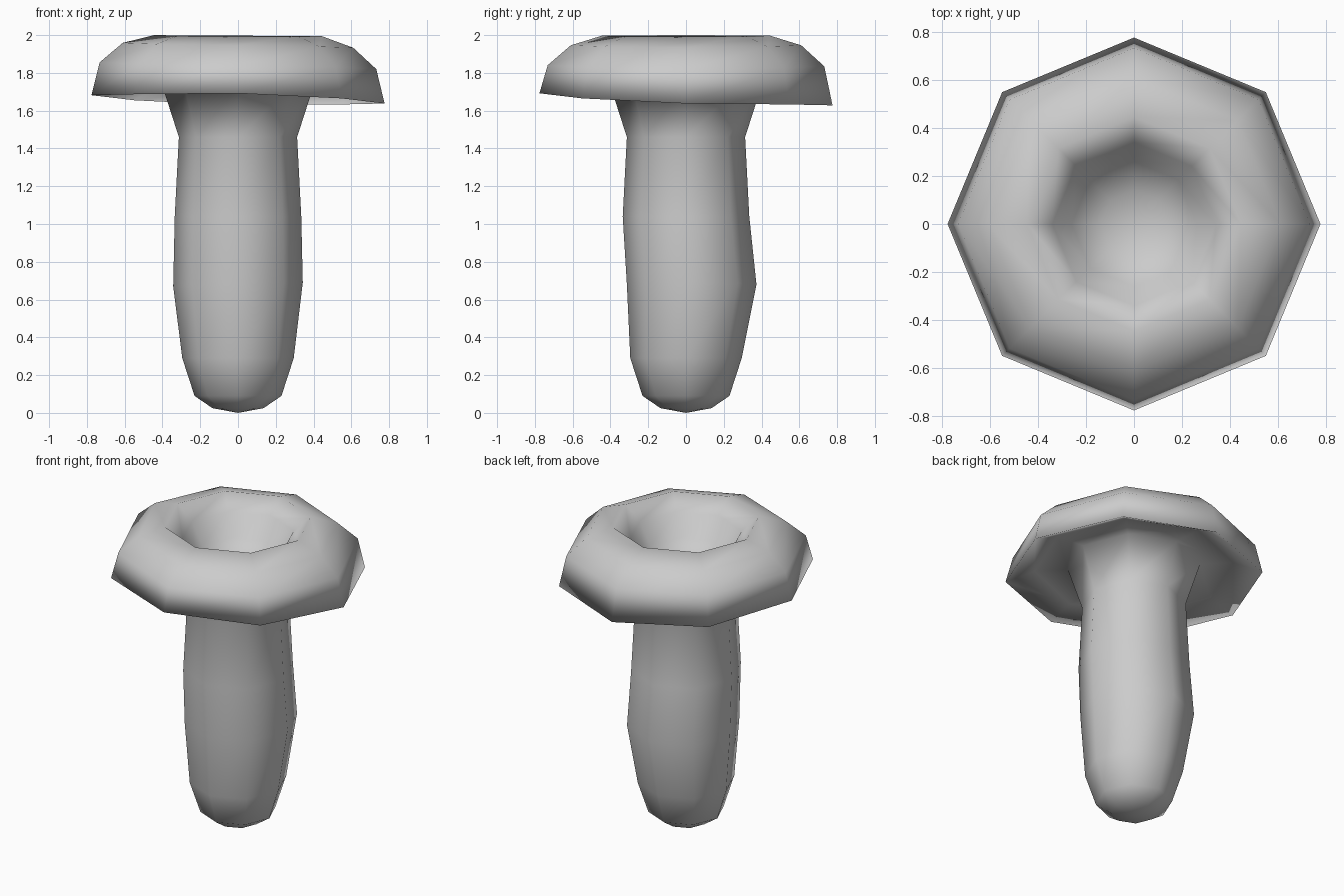
import bpy, bmesh
from math import sin, cos, pi

if "Cube" in bpy.data.objects:
    bpy.data.objects.remove(bpy.data.objects["Cube"])

SIDES = 8
# Rings from the foot up the stalk, out under the cap, over it and into the dimple:
# radius, height, tilt along x, tilt along y, shift along y
RINGS = [
    (0.135, 0.025, 0, 0, 0),
    (0.23, 0.09, 0, 0, 0),
    (0.295, 0.29, 0, 0, 0),
    (0.343, 0.68, 0.01, 0, 0.03),
    (0.335, 1.04, 0, 0, 0),
    (0.313, 1.46, 0, 0, 0),
    (0.40, 1.73, 0, 0, 0),
    (0.60, 1.73, -0.01, -0.01, 0),
    (0.776, 1.66, -0.022, -0.032, 0),
    (0.732, 1.838, -0.018, -0.003, 0),
    (0.61, 1.946, -0.013, 0, 0),
    (0.445, 1.997, -0.003, 0, 0),
    (0.34, 1.91, 0, 0, 0),
    (0.26, 1.77, 0, 0, 0),
    (0.14, 1.70, 0, 0, 0),
]


def add_ring(bm, r, z, tx, ty, dy):
    ring = []
    for i in range(SIDES):
        a = 2 * pi * i / SIDES
        c, s = cos(a), sin(a)
        # tilt is softened on the diagonals so the rim stays nearly level there
        k = 1 / (abs(c) + abs(s))
        ring.append(bm.verts.new((r * c, r * s + dy, z + (tx * c + ty * s) * k)))
    return ring


def cap_ring(bm, ring, z):
    tip = bm.verts.new((0, 0, z))
    for i in range(SIDES):
        bm.faces.new((ring[i], ring[(i + 1) % SIDES], tip))


# Stalk and dimpled cap as one continuous turned surface
bm = bmesh.new()
rings = [add_ring(bm, *p) for p in RINGS]
for lo, hi in zip(rings, rings[1:]):
    for i in range(SIDES):
        j = (i + 1) % SIDES
        bm.faces.new((lo[i], lo[j], hi[j], hi[i]))
cap_ring(bm, rings[0], 0.0)
cap_ring(bm, rings[-1], 1.68)
bmesh.ops.recalc_face_normals(bm, faces=bm.faces)
for f in bm.faces:
    f.smooth = True

mesh = bpy.data.meshes.new("mushroom")
bm.to_mesh(mesh)
bm.free()
obj = bpy.data.objects.new("mushroom", mesh)
bpy.context.collection.objects.link(obj)
